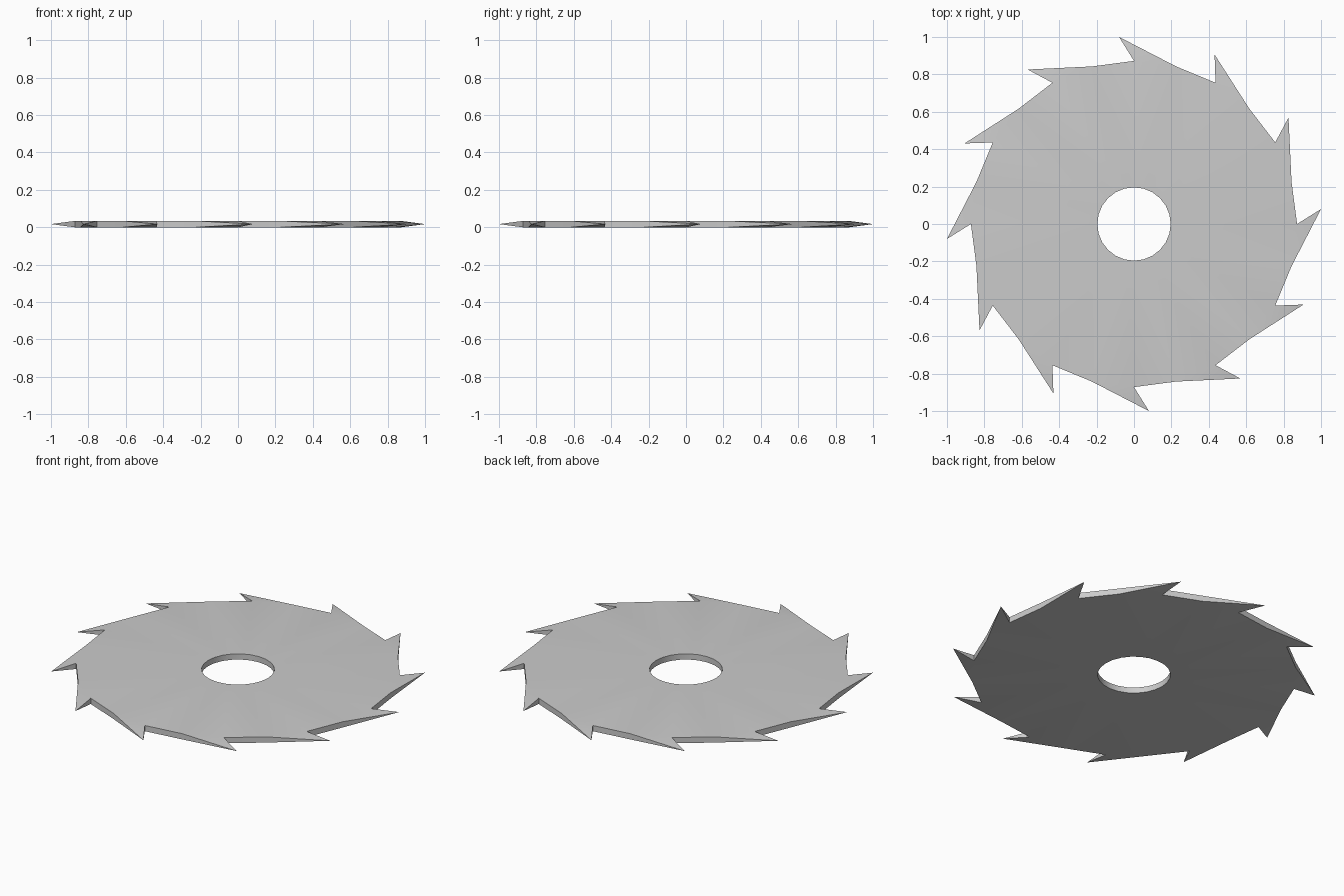
import bpy, bmesh, math

if "Cube" in bpy.data.objects:
    bpy.data.objects.remove(bpy.data.objects["Cube"])

TEETH = 12
SIDES = TEETH * 2
R_HOLE, R_BODY = 0.196, 0.872
THICK = 0.034
TIP_R, TIP_ANGLE = math.hypot(1.0, 0.08), math.atan2(0.08, 1.0)

bm = bmesh.new()


def ring(radius, z):
    return [bm.verts.new((radius * math.cos(2 * math.pi * i / SIDES),
                          radius * math.sin(2 * math.pi * i / SIDES), z))
            for i in range(SIDES)]


# Flat disc with a centre hole
hole_lo, hole_hi = ring(R_HOLE, 0), ring(R_HOLE, THICK)
rim_lo, rim_hi = ring(R_BODY, 0), ring(R_BODY, THICK)
for i in range(SIDES):
    j = (i + 1) % SIDES
    bm.faces.new((hole_hi[i], rim_hi[i], rim_hi[j], hole_hi[j]))
    bm.faces.new((hole_lo[j], rim_lo[j], rim_lo[i], hole_lo[i]))
    bm.faces.new((hole_lo[i], hole_hi[i], hole_hi[j], hole_lo[j]))
    base = (rim_lo[i], rim_lo[j], rim_hi[j], rim_hi[i])
    if i % 2 == 0:
        bm.faces.new(base)
    else:
        # Raked tooth: every second rim side is drawn out to a point
        a = 2 * math.pi * (i + 1) / SIDES + TIP_ANGLE
        tip = bm.verts.new((TIP_R * math.cos(a), TIP_R * math.sin(a), THICK / 2))
        for k in range(4):
            bm.faces.new((base[k], base[(k + 1) % 4], tip))

bmesh.ops.recalc_face_normals(bm, faces=bm.faces)
mesh = bpy.data.meshes.new("saw_blade")
bm.to_mesh(mesh)
bm.free()
blade = bpy.data.objects.new("saw_blade", mesh)
bpy.context.collection.objects.link(blade)

# Smooth hole wall and tooth blends, sharp rim
bpy.context.view_layer.objects.active = blade
blade.select_set(True)
bpy.ops.object.shade_smooth_by_angle(angle=math.radians(30))
